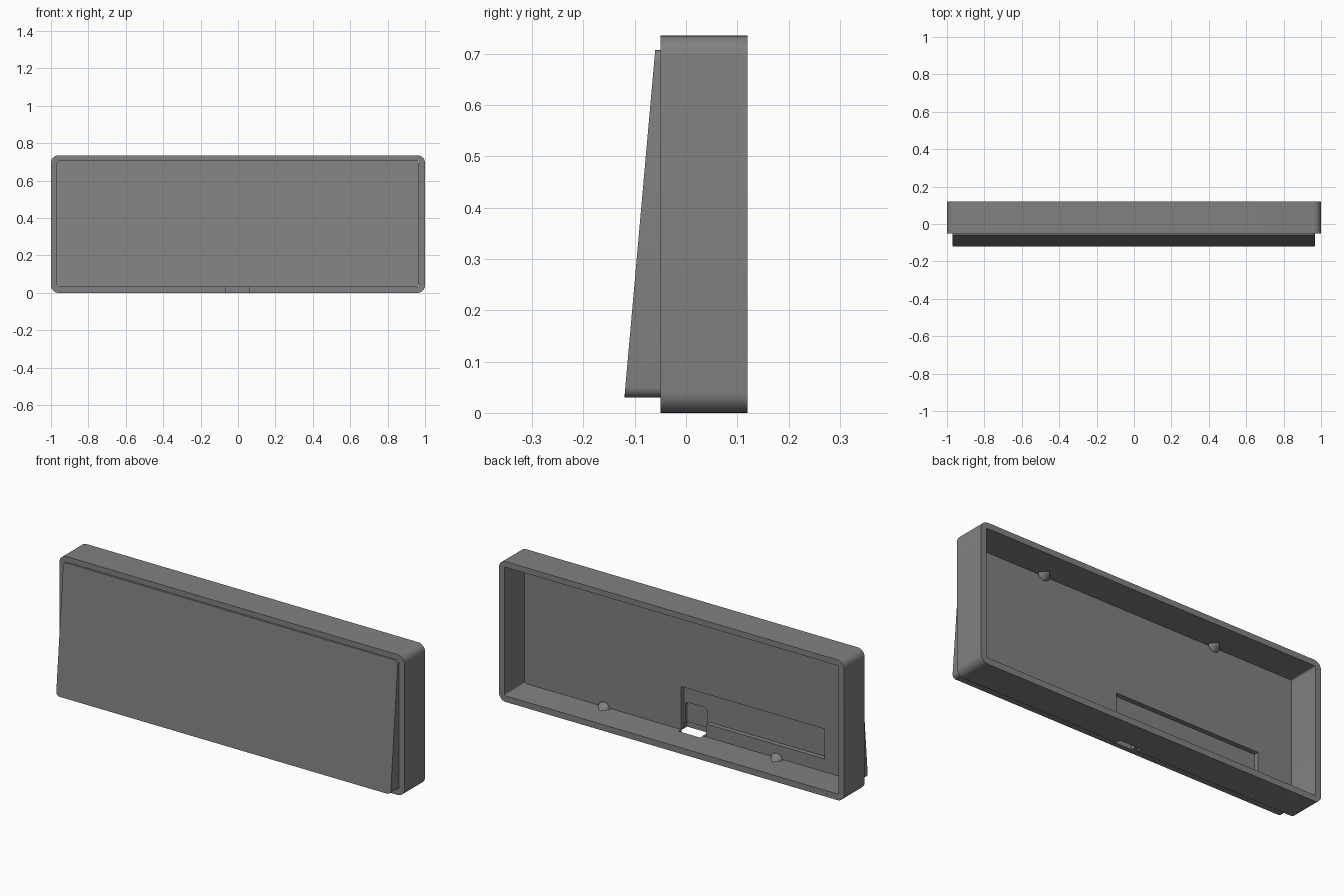
import bpy, bmesh, math

if "Cube" in bpy.data.objects:
    bpy.data.objects.remove(bpy.data.objects["Cube"])

mat = bpy.data.materials.new("dark grey")
mat.diffuse_color = (0.22, 0.22, 0.22, 1)
mat.use_nodes = True
mat.node_tree.nodes["Principled BSDF"].inputs["Base Color"].default_value = mat.diffuse_color


def prism(name, x0, x1, z0, z1, y_front, y_back, radius=0.0, seg=6):
    """Rounded rectangle in XZ, extruded in Y; y_front may be a function of z."""
    pts = []
    corners = ((x1, z1, -1, -1, 0), (x0, z1, 1, -1, 90),
               (x0, z0, 1, 1, 180), (x1, z0, -1, 1, 270))
    for cx, cz, sx, sz, start in corners:
        if radius == 0:
            pts.append((cx, cz))
            continue
        for i in range(seg + 1):
            a = math.radians(start + 90 * i / seg)
            pts.append((cx + radius * (sx + math.cos(a)), cz + radius * (sz + math.sin(a))))
    front_y = y_front if callable(y_front) else (lambda z: y_front)
    bm = bmesh.new()
    front = [bm.verts.new((x, front_y(z), z)) for x, z in pts]
    back = [bm.verts.new((x, y_back, z)) for x, z in pts]
    bm.faces.new(front)
    bm.faces.new(back[::-1])
    n = len(pts)
    for i in range(n):
        j = (i + 1) % n
        bm.faces.new((front[j], front[i], back[i], back[j]))
    bmesh.ops.recalc_face_normals(bm, faces=bm.faces)
    return finish(name, bm)


def finish(name, bm):
    mesh = bpy.data.meshes.new(name)
    bm.to_mesh(mesh)
    bm.free()
    obj = bpy.data.objects.new(name, mesh)
    bpy.context.collection.objects.link(obj)
    mesh.materials.append(mat)
    return obj


def select(obj):
    bpy.ops.object.select_all(action='DESELECT')
    obj.select_set(True)
    bpy.context.view_layer.objects.active = obj


def cut(obj, *cutters):
    for c in cutters:
        mod = obj.modifiers.new("cut", 'BOOLEAN')
        mod.operation, mod.solver, mod.object = 'DIFFERENCE', 'EXACT', c
        select(obj)
        bpy.ops.object.modifier_apply(modifier=mod.name)
        c.hide_render = True


def smooth(obj):
    select(obj)
    bpy.ops.object.shade_smooth_by_angle(angle=math.radians(30))


# Outer frame with rounded corners
frame = prism("outer_frame", -1, 1, 0, 0.735, -0.05, 0.12, 0.04, 8)
cavity = prism("cavity_cutter", -0.968, 0.968, 0.032, 0.705, -0.2, 0.3, 0.008, 4)

# Sloped base plate closing the front of the frame
base = prism("sloped_base", -0.97, 0.968, 0.03, 0.707,
             lambda z: -0.12 + (z - 0.03) / 0.677 * 0.06, -0.048, 0.02, 6)

# Cable channel, socket pocket and port opening
channel = prism("channel_cutter", -0.77, 0.064, 0.10, 0.257, -0.073, 0.0)
leg = prism("channel_leg_cutter", -0.083, 0.064, 0.034, 0.12, -0.073, 0.0)
pocket = prism("pocket_cutter", -0.07, 0.055, 0.04, 0.17, -0.088, 0.0, 0.015, 4)
port = prism("port_cutter", -0.065, 0.06, -0.02, 0.06, -0.095, -0.025)
cut(frame, cavity, port)
cut(base, channel, leg, pocket, port)
for c in (cavity, channel, leg, pocket, port):
    bpy.data.objects.remove(c)
smooth(frame)
smooth(base)

# Half-cone retaining clips on the inner top and bottom walls
for side, z in (("bottom", 0.03), ("top", 0.707)):
    for x in (-0.5, 0.5):
        bm = bmesh.new()
        bmesh.ops.create_cone(bm, cap_ends=True, segments=24, radius1=0.034,
                              radius2=0.0, depth=0.04)
        for v in bm.verts:  # point the tip towards +y
            px, py, pz = v.co
            v.co = (px + x, pz - 0.015, z - py)
        # keep only the half inside the cavity
        bmesh.ops.bisect_plane(bm, geom=bm.verts[:] + bm.edges[:] + bm.faces[:],
                               plane_co=(0, 0, z), plane_no=(0, 0, -1 if z < 0.3 else 1),
                               clear_outer=True)
        bmesh.ops.recalc_face_normals(bm, faces=bm.faces)
        smooth(finish(f"{side}_clip", bm))
